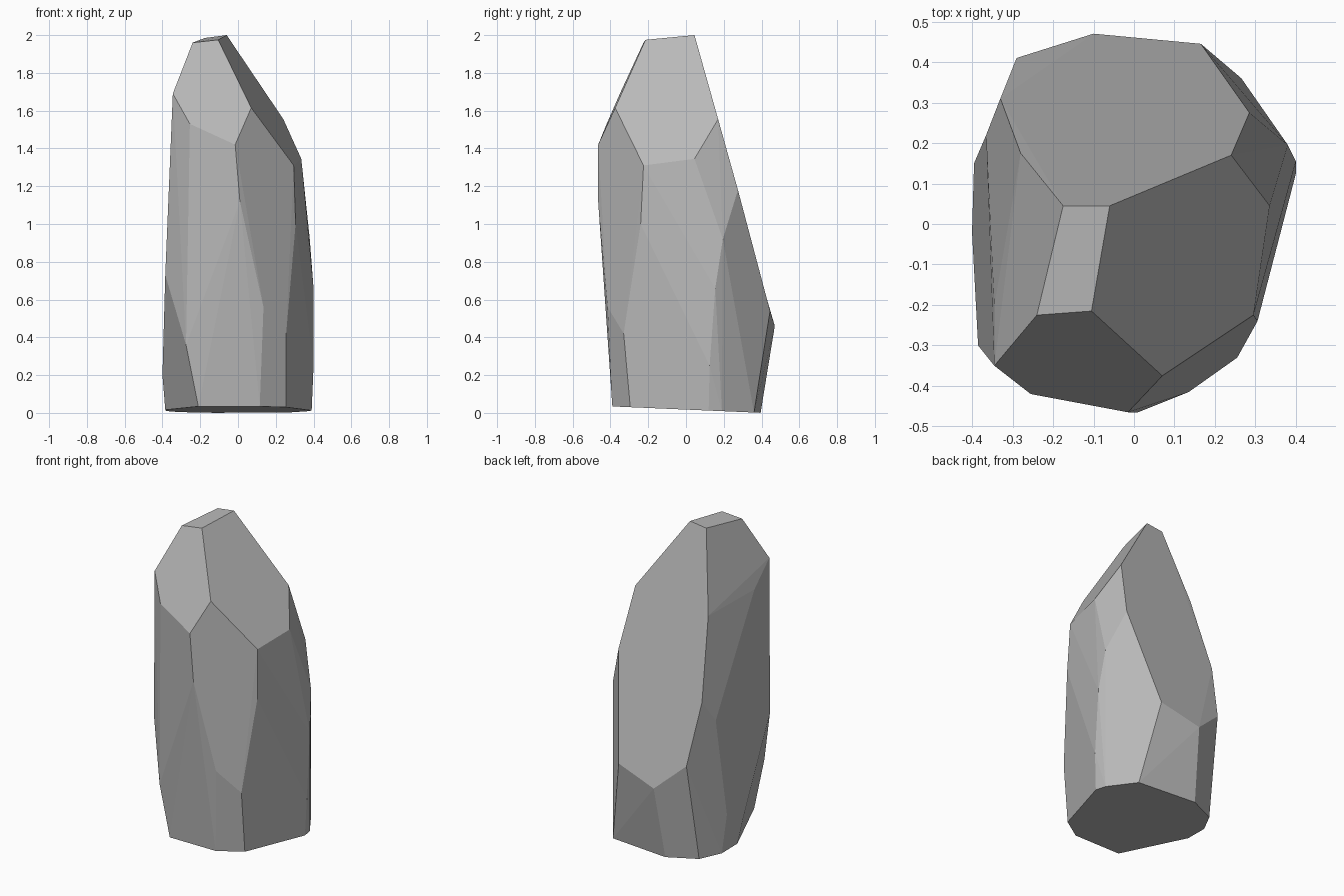
import bpy
import bmesh
import math

default_cube = bpy.data.objects.get("Cube")
if default_cube:
    bpy.data.objects.remove(default_cube, do_unlink=True)


def make_material(name, colour):
    material = bpy.data.materials.new(name)
    material.use_nodes = True
    material.diffuse_color = colour
    for node in material.node_tree.nodes:
        if node.type == "BSDF_PRINCIPLED":
            node.inputs["Base Color"].default_value = colour
            node.inputs["Roughness"].default_value = 0.9
    return material


def make_faceted_stone(name, corner_rings, material, flat_angle):
    """Wrap rings of chiselled corners in a convex shell with flat facets."""
    bm = bmesh.new()
    for ring in corner_rings:
        for corner in ring:
            bm.verts.new([value / 100 for value in corner])

    # Shrink wrap the corners, then drop any that fall inside the shell
    hull = bmesh.ops.convex_hull(bm, input=bm.verts[:])
    leftovers = set(hull["geom_interior"]) | set(hull["geom_unused"])
    loose = [item for item in leftovers if isinstance(item, bmesh.types.BMVert)]
    bmesh.ops.delete(bm, geom=loose, context="VERTS")

    # Merge nearly coplanar triangles into broad facets
    bmesh.ops.dissolve_limit(bm, angle_limit=flat_angle,
                             verts=bm.verts[:], edges=bm.edges[:])
    bmesh.ops.recalc_face_normals(bm, faces=bm.faces[:])
    for face in bm.faces:
        face.smooth = False

    mesh = bpy.data.meshes.new(name)
    bm.to_mesh(mesh)
    bm.free()
    mesh.materials.append(material)
    stone = bpy.data.objects.new(name, mesh)
    bpy.context.collection.objects.link(stone)
    return stone


def on_sloping_base(x, y):
    """The underside tilts up gently towards the front."""
    return (x, y, 1.75 - 0.043 * y)


# Corner rings in hundredths of a unit
# Small cap at the top
cap = [(-24, -22.5, 196), (-10.5, -21.5, 197.5), (-6, 4.5, 200), (-17.5, 4.5, 198.5)]

# Slanted crown below the cap
crown = [(7, -37.5, 161.5), (-1.5, -46.5, 142), (-25.5, -42, 153), (-34.5, -35, 169),
         (29.5, -22.5, 131), (33.5, 4.5, 134.5), (24, 17, 155.5),
         (-34.5, -20, 154.5), (-28, 17.5, 150)]

# Broad body
body = [(1, -46.5, 112), (30.5, -24, 100), (38, 19.5, 92), (28.5, 27.5, 118),
        (-33, 31, 101), (-36.5, 22, 87), (-38.5, -30, 73)]

# Lower bulges
lower = [(13.5, -41.5, 56), (25.5, -33, 42), (40, 15.5, 66), (40, 12.5, 25),
         (16.5, 44.5, 54), (-10, 47, 46), (-29, 41, 63),
         (-39.5, 15, 25), (-40, -2, 20), (-27.5, -40, 36)]

# Footprint, from the front round to the left flank
foot = [on_sloping_base(x, y) for x, y in (
    (-21, -39), (11.5, -39), (25.5, -29.5), (39, 12), (37.5, 19),
    (26.5, 36), (-13, 39.5), (-31, 31), (-38, 18), (-38.5, 3))]

stone_grey = make_material("stone grey", (0.48, 0.48, 0.48, 1.0))
make_faceted_stone("standing_stone", [cap, crown, body, lower, foot],
                   stone_grey, math.radians(2.5))
